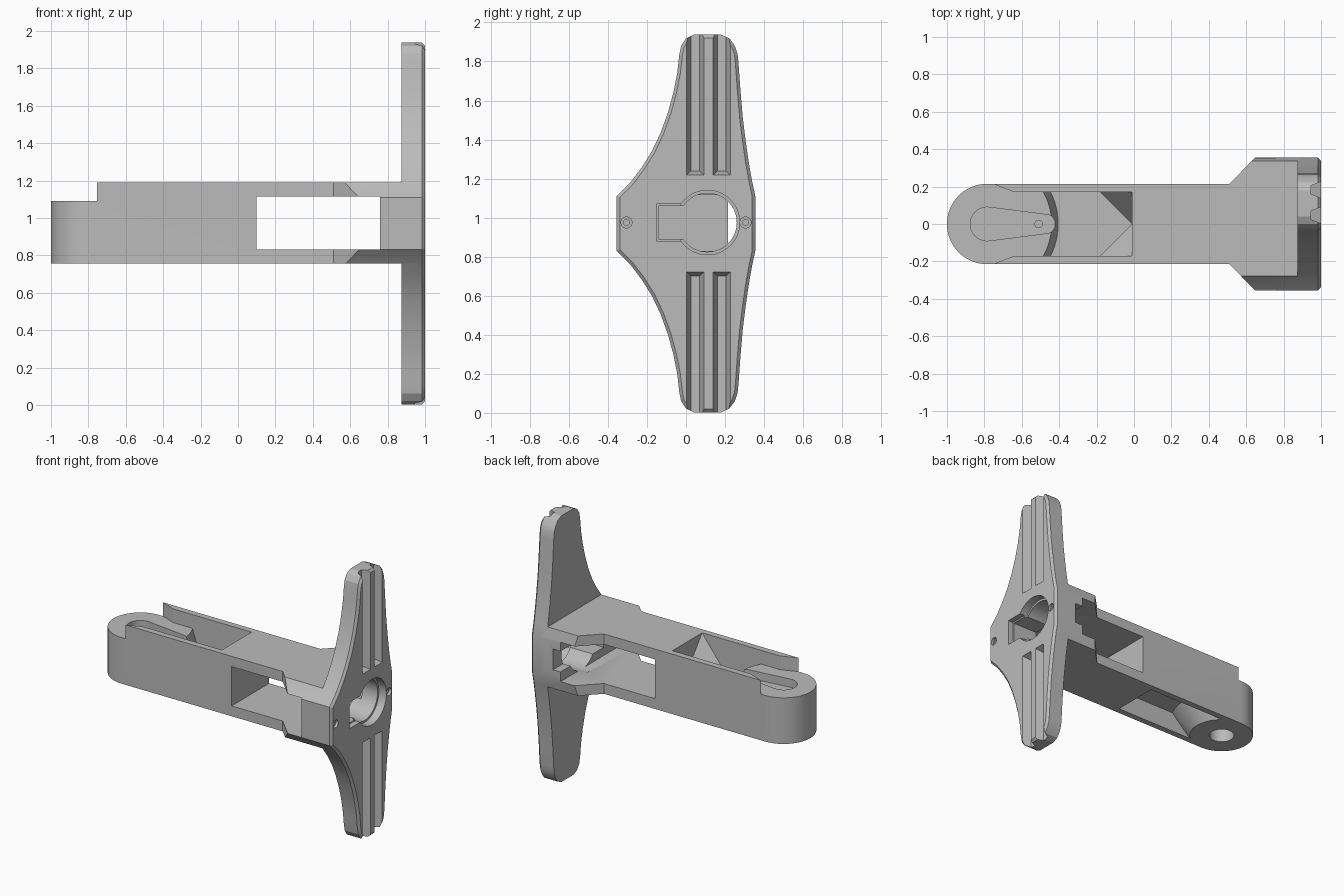
import bpy, bmesh, math
from mathutils import Vector

cube = bpy.data.objects.get("Cube")
if cube:
    bpy.data.objects.remove(cube)

ZC = 0.97              # mid height of the plate
Z0, Z1 = 0.755, 1.19   # underside and top of the arm
PIVOT = -0.785         # axis of the rounded arm end
PLATE_X = 0.875

grey = bpy.data.materials.new("plain grey")
grey.use_nodes = True
colour = (0.5, 0.5, 0.5, 1)
grey.diffuse_color = colour
grey.node_tree.nodes["Principled BSDF"].inputs["Base Color"].default_value = colour


def finish(name, bm):
    bmesh.ops.recalc_face_normals(bm, faces=bm.faces)
    mesh = bpy.data.meshes.new(name)
    bm.to_mesh(mesh)
    bm.free()
    mesh.materials.append(grey)
    obj = bpy.data.objects.new(name, mesh)
    bpy.context.collection.objects.link(obj)
    return obj


def prism(name, outline, lo, hi, axis="z", chamfer=0):
    """Extrude an outline along z (x, y points) or x (y, z points)."""
    place = (lambda p, t: (p[0], p[1], t)) if axis == "z" else (lambda p, t: (t, p[0], p[1]))
    bm = bmesh.new()
    base = bm.faces.new([bm.verts.new(place(p, lo)) for p in outline])
    ext = bmesh.ops.extrude_face_region(bm, geom=[base])["geom"]
    shift = Vector(place((0, 0), hi - lo))
    bmesh.ops.translate(bm, vec=shift, verts=[g for g in ext if isinstance(g, bmesh.types.BMVert)])
    if chamfer:
        rim = [g for g in ext if isinstance(g, bmesh.types.BMEdge)]
        bmesh.ops.bevel(bm, geom=rim, offset=chamfer, segments=1, affect="EDGES")
    return finish(name, bm)


def hull(name, points):
    bm = bmesh.new()
    for p in points:
        bm.verts.new(p)
    bmesh.ops.convex_hull(bm, input=bm.verts)
    return finish(name, bm)


def box(name, x, y, z):
    return hull(name, [(a, b, c) for a in x for b in y for c in z])


def circle(cx, cy, r, n=48):
    return [(cx + r * math.cos(2 * math.pi * i / n), cy + r * math.sin(2 * math.pi * i / n))
            for i in range(n)]


def cone(name, lo, r_lo, hi, r_hi):
    return hull(name, [(x, y, z) for z, r in ((lo, r_lo), (hi, r_hi))
                       for x, y in circle(PIVOT, 0, r, 96)])


def combine(target, tool, operation="DIFFERENCE"):
    mod = target.modifiers.new("cut", "BOOLEAN")
    mod.operation, mod.solver, mod.object = operation, "EXACT", tool
    bpy.context.view_layer.objects.active = target
    bpy.ops.object.modifier_apply(modifier=mod.name)
    bpy.data.objects.remove(tool)


# Plate outline: upper half, mirrored for the lower half
half = [(.355, .14), (.338, .22), (.322, .31), (.306, .42), (.291, .54), (.279, .68), (.269, .82),
        (.264, .87), (.25, .91), (.222, .948), (.18, .967), (.04, .967), (0, .948), (-.025, .91),
        (-.035, .86), (-.045, .77), (-.065, .67), (-.092, .57), (-.13, .465), (-.175, .37),
        (-.225, .29), (-.285, .21), (-.355, .14)]
outline = [(y, ZC + h) for y, h in half] + [(y, ZC - h) for y, h in reversed(half)]

# Arm: round end, straight shank and flared root trimmed to the plate outline
W = 0.215
arc = [(PIVOT + W * math.cos(a), W * math.sin(a))
       for a in (math.pi / 2 + math.pi * i / 32 for i in range(33))]
flare = [(.51, W), (.65, .357), (.93, .357)]
body = prism("mounting_arm", arc + [(x, -y) for x, y in flare] + flare[::-1], Z0, Z1)
combine(body, prism("trim", outline, -1.2, 1.1, "x"), "INTERSECT")
combine(body, prism("plate", outline, PLATE_X, 1.0, "x", 0.016), "UNION")

# Side window and the small notch beside it
combine(body, box("window", (.1, .76), (-.5, .5), (.83, 1.115)))
combine(body, box("side_notch", (.7, .82), (.2, .5), (.9, 1.05)))

# Stepped round opening with key slot
combine(body, prism("bore", circle(.11, .975, .15, 64), .7, 1.1, "x"))
combine(body, prism("bore_step", circle(.11, .975, .165, 64), .94, 1.1, "x"))
combine(body, box("key_slot", (.7, 1.1), (-.14, .05), (.89, 1.06)))
combine(body, box("key_step", (.96, 1.1), (-.15, .05), (.88, 1.07)))

# Countersunk screw holes
for y in (-.305, .305):
    combine(body, prism("screw_hole", circle(y, .975, .016, 24), .85, 1.1, "x"))
    combine(body, prism("screw_head", circle(y, .975, .028, 24), .98, 1.1, "x"))

# Tapered grooves above and below the opening
for y in (.047, .183):
    for s in (-1, 1):
        combine(body, hull("groove", [
            (x, y + k * w, ZC + s * z)
            for x, w, a in ((.945, .022, .27), (1.01, .048, .245))
            for k in (-1, 1) for z in (a, 1.1)]))

# Lowered round end between the two cheek tips
cheek = [(-1.1, .3), (-.78, .3), (-.78, .225), (-.73, .205), (-.64, .17), (-.3, .17)]
combine(body, prism("end_step", cheek + [(x, -y) for x, y in cheek[::-1]], 1.09, 1.3))

# Upper pocket: pointed floor at one end, conical wall at the other
upper = hull("upper_pocket", [(x, k * .17, z) for k in (-1, 1) for x, z in
                              ((-.66, .97), (-.66, 1.3), (-.01, 1.3), (-.01, Z1), (-.18, .97))]
             + [(-.01, 0, .97)])
combine(upper, cone("upper_cone", .9, .40, 1.09, .345))
combine(body, upper)

# Lower pocket around the flaring knuckle
lower = box("lower_pocket", (-.66, -.01), (-.17, .17), (.7, .9))
combine(lower, cone("lower_cone", .65, .13, .95, .385))
combine(body, lower)

# Teardrop recess, pin hole and blind pivot hole
combine(body, hull("teardrop", [(x, y, z) for z in (1.03, 1.3)
                                for x, y in circle(PIVOT, 0, .09) + circle(-.47, 0, .05)]))
combine(body, prism("pin_hole", circle(-.51, 0, .02, 24), 1.0, 1.3))
combine(body, prism("pivot_hole", circle(PIVOT, 0, .085), .7, .99))

bpy.ops.object.select_all(action="DESELECT")
body.select_set(True)
bpy.context.view_layer.objects.active = body
bpy.ops.object.shade_smooth_by_angle(angle=math.radians(20))
